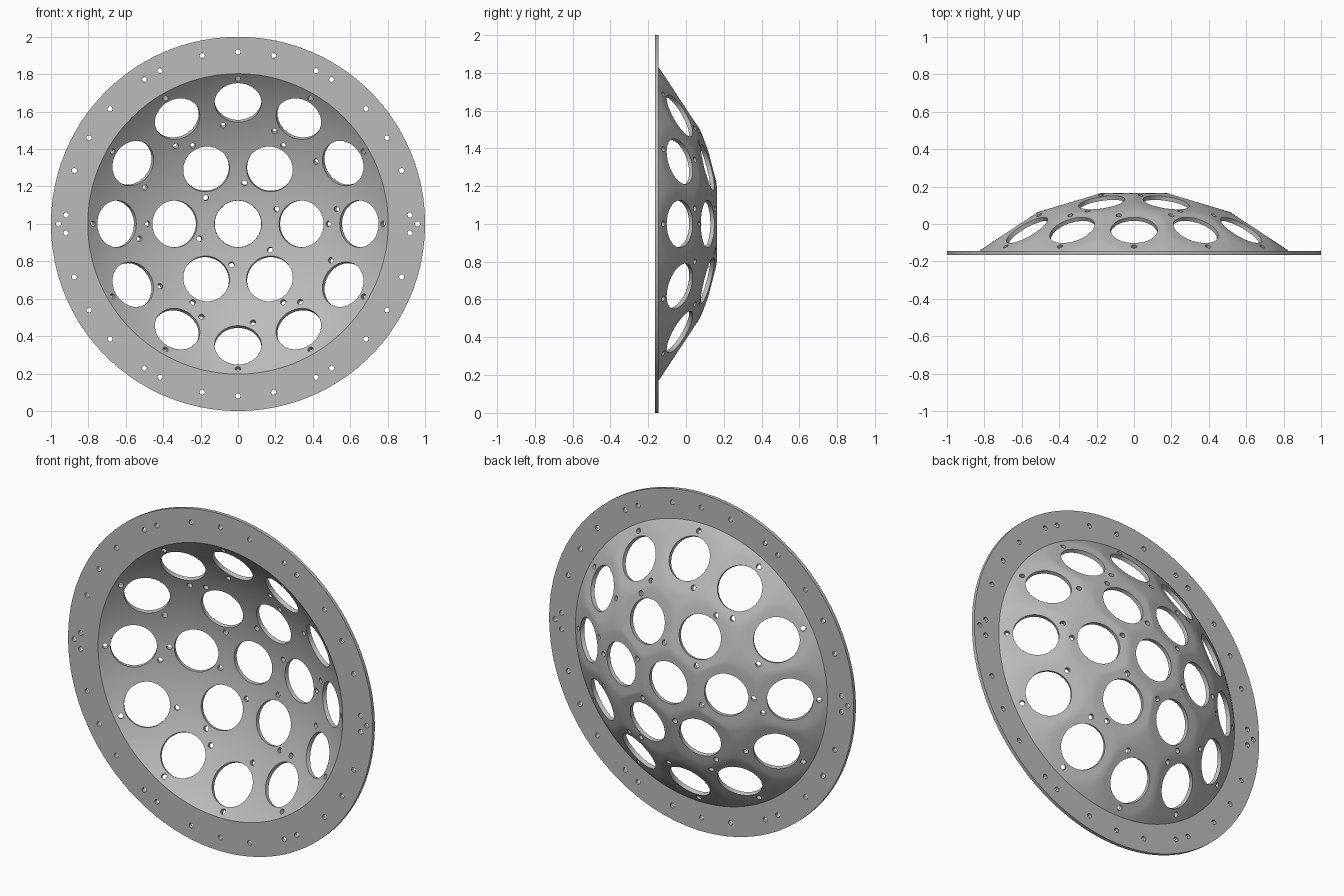
import bpy, bmesh
from math import sin, cos, asin, acos, radians, sqrt, pi
from mathutils import Vector, Matrix

if "Cube" in bpy.data.objects:
    bpy.data.objects.remove(bpy.data.objects["Cube"], do_unlink=True)

OUTER, INNER, FLAT = 1.215, 1.184, 1.2    # shell radii and distance of flat pads
CENTRE = Vector((0, -1.035, 1))           # centre of the dome's sphere
FRONT, BACK = -0.165, -0.145              # flange faces
PITCH = radians(16.7)                     # angle between rings of openings
PORT = 0.125                              # radius of the large openings
SEGMENTS, STEPS = 192, 40


def direction(theta, phi):
    return Vector((sin(theta) * cos(phi), cos(theta), sin(theta) * sin(phi)))


def arc(radius, y_end):
    """Profile points from the central opening down to the flange."""
    start, end = asin(PORT / radius), acos((y_end - CENTRE.y) / radius)
    angles = [start + (end - start) * i / STEPS for i in range(STEPS + 1)]
    return [(radius * sin(a), radius * cos(a) + CENTRE.y) for a in angles]


def add_cutter(bm, position, axis, radius, depth, sides):
    turn = axis.to_track_quat('Z', 'Y').to_matrix().to_4x4()
    bmesh.ops.create_cone(bm, cap_ends=True, segments=sides, radius1=radius,
                          radius2=radius, depth=depth,
                          matrix=Matrix.Translation(position) @ turn)


def make_object(name, bm):
    bmesh.ops.recalc_face_normals(bm, faces=bm.faces)
    mesh = bpy.data.meshes.new(name)
    bm.to_mesh(mesh)
    bm.free()
    obj = bpy.data.objects.new(name, mesh)
    bpy.context.collection.objects.link(obj)
    return obj


# Directions of the large openings: centre, six, then twelve
ports = [direction(0, 0)]
for ring, count in ((1, 6), (2, 12)):
    ports += [direction(ring * PITCH, 2 * pi * k / count) for k in range(count)]

# Dome and flange turned from one closed profile
profile = arc(OUTER, BACK) + [(1, BACK), (1, FRONT)] + arc(INNER, FRONT)[::-1]
bm = bmesh.new()
rings = []
for s in range(SEGMENTS):
    a = 2 * pi * s / SEGMENTS
    rings.append([bm.verts.new((r * cos(a), y, 1 + r * sin(a))) for r, y in profile])
for s in range(SEGMENTS):
    here, after = rings[s], rings[(s + 1) % SEGMENTS]
    for i in range(len(profile)):
        j = (i + 1) % len(profile)
        bm.faces.new((here[i], here[j], after[j], after[i]))

# Flat pads on the outside around each opening
for ring in rings:
    for vert in ring[:STEPS]:
        ray = vert.co - CENTRE
        reach = max(ray.dot(p) for p in ports)
        if reach > FLAT:
            vert.co = CENTRE + ray * (FLAT / reach)
dome = make_object("perforated_dome", bm)

# Cutters for the large openings (the central one is in the profile)
bm = bmesh.new()
for p in ports[1:]:
    add_cutter(bm, CENTRE + p * FLAT, p, PORT, 0.16, 64)

# Screw holes in the dome: radius from the axis, count, first angle
for r, count, first in ((0.785, 12, 0), (0.54, 12, 8.6), (0.49, 6, 0), (0.224, 6, 21)):
    for k in range(count):
        d = direction(asin(r / FLAT), radians(first) + 2 * pi * k / count)
        add_cutter(bm, CENTRE + d * FLAT, d, 0.015, 0.12, 16)

# Screw holes through the flange
spots = [(0.92, 60 * k + a) for k in range(6) for a in (-18, -3, 3, 18, 30)]
for r, angle in spots + [(0.96, 0), (0.96, 180)]:
    a = radians(angle)
    add_cutter(bm, Vector((r * cos(a), (FRONT + BACK) / 2, 1 + r * sin(a))),
               Vector((0, 1, 0)), 0.014, 0.06, 16)
cutter = make_object("hole_cutter", bm)
cutter.hide_render = True

# Cut all holes and drop the cutter
cut = dome.modifiers.new("holes", 'BOOLEAN')
cut.operation, cut.solver, cut.object = 'DIFFERENCE', 'EXACT', cutter
bpy.context.view_layer.update()
result = bpy.data.meshes.new_from_object(
    dome.evaluated_get(bpy.context.evaluated_depsgraph_get()))
dome.modifiers.clear()
dome.data = result
bpy.data.objects.remove(cutter, do_unlink=True)

# One grey material
grey = bpy.data.materials.new("plain grey")
grey.use_nodes = True
grey.diffuse_color = (0.5, 0.5, 0.5, 1)
grey.node_tree.nodes["Principled BSDF"].inputs["Base Color"].default_value = (0.5, 0.5, 0.5, 1)
dome.data.materials.clear()
dome.data.materials.append(grey)

# Smooth dome with crisp rims
bpy.ops.object.select_all(action='DESELECT')
dome.select_set(True)
bpy.context.view_layer.objects.active = dome
bpy.ops.object.shade_smooth_by_angle(angle=radians(30))
